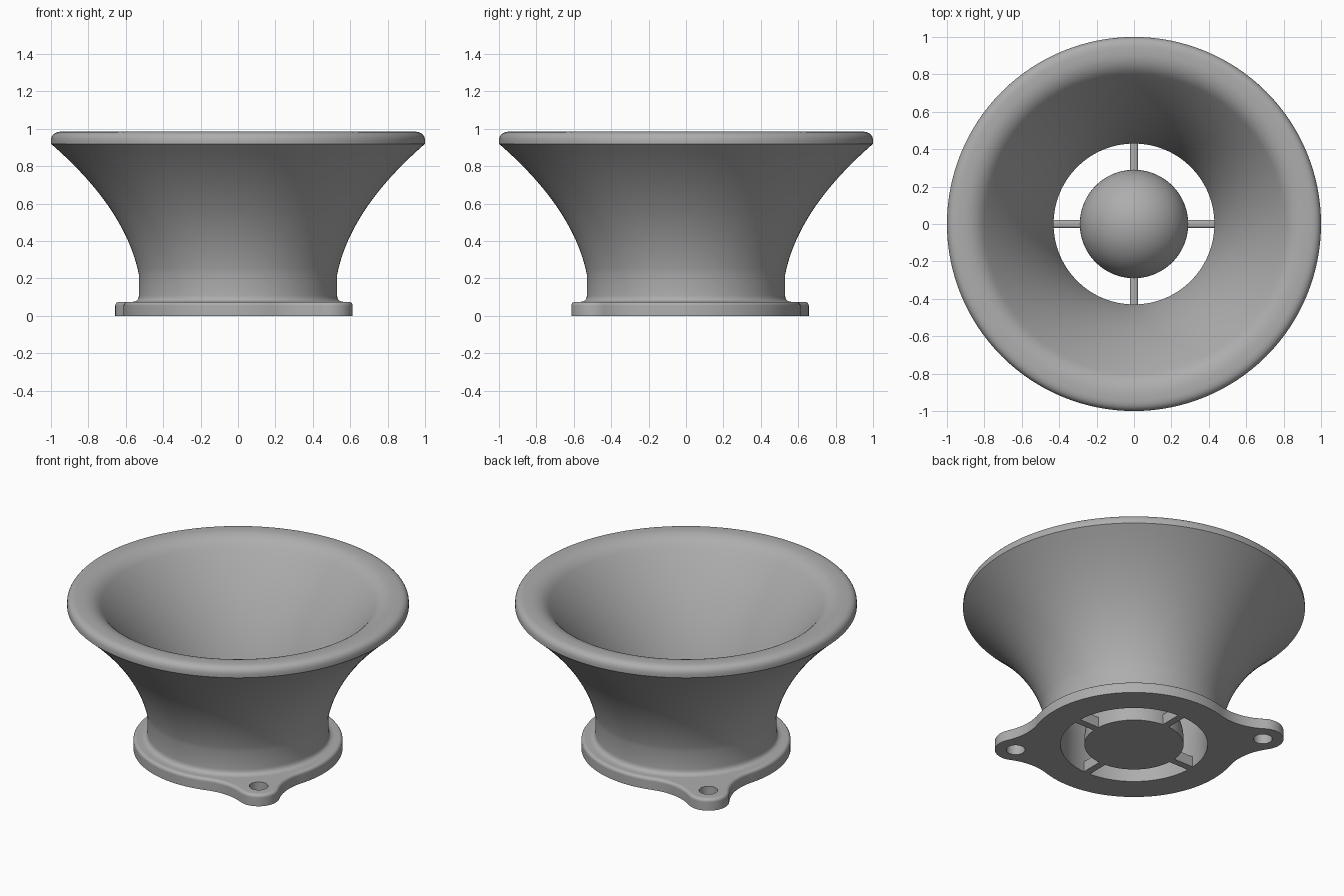
import bpy, bmesh, math
from mathutils import Vector, Matrix

cube = bpy.data.objects.get("Cube")
if cube:
    bpy.data.objects.remove(cube, do_unlink=True)

grey = bpy.data.materials.new("plain_grey")
grey.use_nodes = True
colour = (0.42, 0.42, 0.42, 1)
grey.diffuse_color = colour
grey.node_tree.nodes["Principled BSDF"].inputs["Base Color"].default_value = colour

FLANGE_TOP = 0.075
BORE = 0.43
FLANGE_R = 0.612


def finish(name, bm, weighted=False):
    """Turn a bmesh into a smooth-shaded object with sharp creases."""
    bmesh.ops.remove_doubles(bm, verts=bm.verts, dist=1e-5)
    bmesh.ops.recalc_face_normals(bm, faces=bm.faces)
    mesh = bpy.data.meshes.new(name)
    bm.to_mesh(mesh)
    bm.free()
    mesh.materials.append(grey)
    obj = bpy.data.objects.new(name, mesh)
    bpy.context.collection.objects.link(obj)
    bpy.ops.object.select_all(action="DESELECT")
    obj.select_set(True)
    bpy.context.view_layer.objects.active = obj
    bpy.ops.object.shade_smooth_by_angle(angle=math.radians(32))
    if weighted:
        mod = obj.modifiers.new("flat_face_normals", "WEIGHTED_NORMAL")
        mod.keep_sharp = True
    return obj


def bezier(a, c, b, n):
    """Points of a quadratic curve from a to b pulled towards c."""
    a, c, b = Vector(a), Vector(c), Vector(b)
    return [a * (1 - t) ** 2 + c * 2 * t * (1 - t) + b * t * t
            for t in (i / n for i in range(n + 1))]


def lathe(name, profile, closed, steps=128):
    bm = bmesh.new()
    vs = [bm.verts.new((r, 0, z)) for r, z in profile]
    edges = [bm.edges.new(p) for p in zip(vs, vs[1:])]
    if closed:
        edges.append(bm.edges.new((vs[-1], vs[0])))
    bmesh.ops.spin(bm, geom=vs + edges, axis=(0, 0, 1), cent=(0, 0, 0),
                   angle=math.tau, steps=steps, use_merge=True)
    return finish(name, bm)


# Flared horn: outer wall, rolled lip, inner wall
horn = [(BORE, FLANGE_TOP)]
horn += bezier((0.565, FLANGE_TOP), (0.53, FLANGE_TOP), (0.53, 0.11), 5)
horn += bezier((0.53, 0.22), (0.60, 0.573), (1.0, 0.92), 20)
horn += bezier((1.0, 0.935), (1.0, 0.985), (0.94, 0.985), 8)
horn += bezier((0.92, 0.985), (0.846, 0.985), (0.80, 0.93), 10)
horn += bezier((0.80, 0.93), (0.51, 0.58), (BORE, 0.22), 20)[1:]
lathe("flared_horn", horn, True)

# Domed hub with a flat underside
hub_r, collar = 0.29, 0.04
dome = [(0, 0), (hub_r, 0)]
dome += [(hub_r * math.cos(a), collar + hub_r * math.sin(a))
         for a in (math.pi / 2 * i / 20 for i in range(21))]
lathe("domed_hub", dome, False, 64)


# Mounting flange with two bolt ears
def arc(cx, cy, r, a0, a1, n):
    return [Vector((cx + r * math.cos(a0 + (a1 - a0) * i / n),
                    cy + r * math.sin(a0 + (a1 - a0) * i / n), 0))
            for i in range(n + 1)]


def circle(cx, cy, r, n):
    return arc(cx, cy, r, 0, math.tau, n)[:-1]


TIP, FILLET = 0.122, 0.35


def ear_angles(d):
    """Angles where the blend meets the flange and the ear tip."""
    ro, rt = FLANGE_R + FILLET, TIP + FILLET
    a = math.acos((ro * ro + d * d - rt * rt) / (2 * ro * d))
    b = math.atan2(ro * math.sin(a), ro * math.cos(a) - d)
    return a, b


def half_outline(d, next_a):
    """Ear along +x, then the flange arc up to the next ear's blend."""
    a, b = ear_angles(d)
    ro = FLANGE_R + FILLET
    cx, cy = ro * math.cos(a), ro * math.sin(a)
    low = arc(cx, -cy, FILLET, math.pi - a, math.pi - b, 10)
    tip = arc(d, 0, TIP, -b, b, 20)
    high = arc(cx, cy, FILLET, math.pi + b, math.pi + a, 10)
    rim = arc(0, 0, FLANGE_R, a, math.pi - next_a, 48)
    return low[:-1] + tip + high[1:] + rim[1:-1]


ears = [(0.695, -math.pi / 4), (0.756, math.pi * 3 / 4)]
outline, loops = [], [circle(0, 0, BORE, 128)]
for i, (d, turn) in enumerate(ears):
    rot = Matrix.Rotation(turn, 3, "Z")
    other = ear_angles(ears[1 - i][0])[0]
    outline += [rot @ p for p in half_outline(d, other)]
    centre = rot @ Vector((d, 0, 0))
    loops.append(circle(centre.x, centre.y, 0.055, 32))

bm = bmesh.new()
edges = []
for loop in [outline] + loops:
    vs = [bm.verts.new(p) for p in loop]
    edges += [bm.edges.new((v, vs[i - 1])) for i, v in enumerate(vs)]
rim_keys = {(round(p.x, 4), round(p.y, 4)) for p in outline}
bmesh.ops.triangle_fill(bm, edges=edges, use_beauty=True, normal=(0, 0, 1))
out = bmesh.ops.extrude_face_region(bm, geom=list(bm.faces), use_keep_orig=True)
top = [g for g in out["geom"] if isinstance(g, bmesh.types.BMVert)]
bmesh.ops.translate(bm, verts=top, vec=(0, 0, FLANGE_TOP))
bmesh.ops.recalc_face_normals(bm, faces=bm.faces)
rim_edges = [e for e in bm.edges
             if all(v.co.z > 0.01 and (round(v.co.x, 4), round(v.co.y, 4)) in rim_keys
                    for v in e.verts)
             and any(abs(f.normal.z) < 0.5 for f in e.link_faces)]
bmesh.ops.bevel(bm, geom=rim_edges, offset=0.02, segments=4, profile=0.5,
                affect="EDGES")
finish("mounting_flange", bm, weighted=True)

# Four struts holding the hub, rounded along the top
for i, name in enumerate(("left", "back", "right", "front")):
    bm = bmesh.new()
    bmesh.ops.create_cube(bm, size=1, matrix=Matrix.Translation((0.357, 0, 0.0375))
                          @ Matrix.Diagonal((0.16, 0.045, 0.075, 1)))
    ridge = [e for e in bm.edges
             if all(v.co.z > 0.05 for v in e.verts)
             and abs(e.verts[0].co.y - e.verts[1].co.y) < 0.01]
    bmesh.ops.bevel(bm, geom=ridge, offset=0.015, segments=4, profile=0.5,
                    affect="EDGES")
    bmesh.ops.rotate(bm, verts=bm.verts, cent=(0, 0, 0),
                     matrix=Matrix.Rotation(i * math.pi / 2, 3, "Z"))
    finish(name + "_strut", bm, weighted=True)
